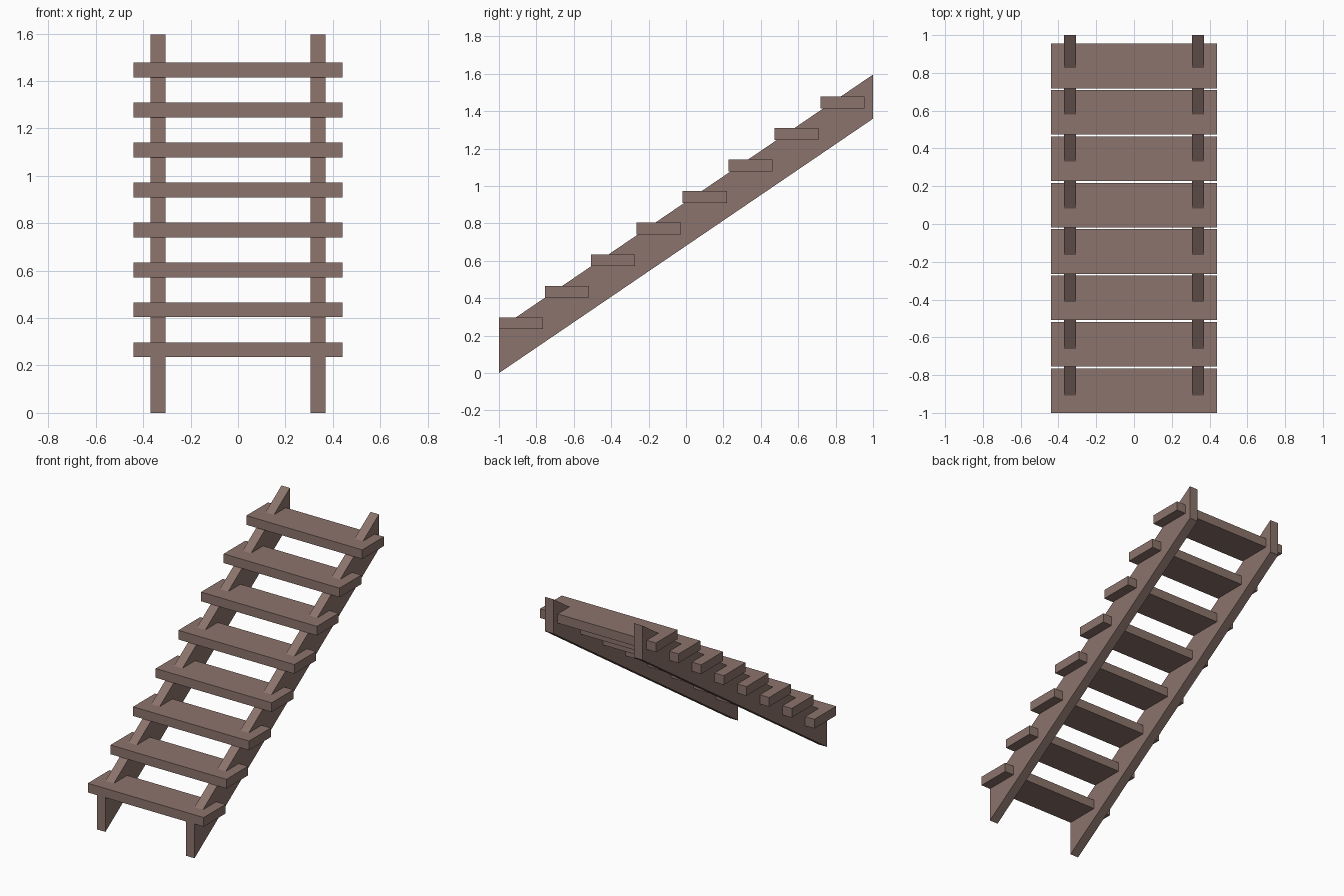
import bpy

if "Cube" in bpy.data.objects:
    bpy.data.objects.remove(bpy.data.objects["Cube"])

wood = bpy.data.materials.new("brown_wood")
wood.diffuse_color = (0.262, 0.174, 0.150, 1)
wood.use_nodes = True
wood.node_tree.nodes["Principled BSDF"].inputs["Base Color"].default_value = wood.diffuse_color


def extrude_x(name, profile, x0, x1):
    """Prism from a (y, z) outline listed counter-clockwise seen from +x."""
    n = len(profile)
    verts = [(x, y, z) for x in (x0, x1) for y, z in profile]
    faces = [tuple(reversed(range(n))), tuple(range(n, 2 * n))]
    faces += [(i, (i + 1) % n, (i + 1) % n + n, i + n) for i in range(n)]
    mesh = bpy.data.meshes.new(name)
    mesh.from_pydata(verts, [], faces)
    mesh.materials.append(wood)
    obj = bpy.data.objects.new(name, mesh)
    bpy.context.collection.objects.link(obj)
    return obj


# Sloping side stringers with vertical ends
slope = [(-1, 0), (1, 1.36), (1, 1.596), (-1, 0.236)]
extrude_x("left_stringer", slope, -0.37, -0.306)
extrude_x("right_stringer", slope, 0.306, 0.37)

# Eight treads let into the stringers
for i in range(8):
    y = -1 + i * 0.2455
    z = 0.235 + i * 0.1686
    extrude_x(f"tread_{i + 1}",
              [(y, z), (y + 0.236, z), (y + 0.236, z + 0.063), (y, z + 0.063)],
              -0.44, 0.44)
